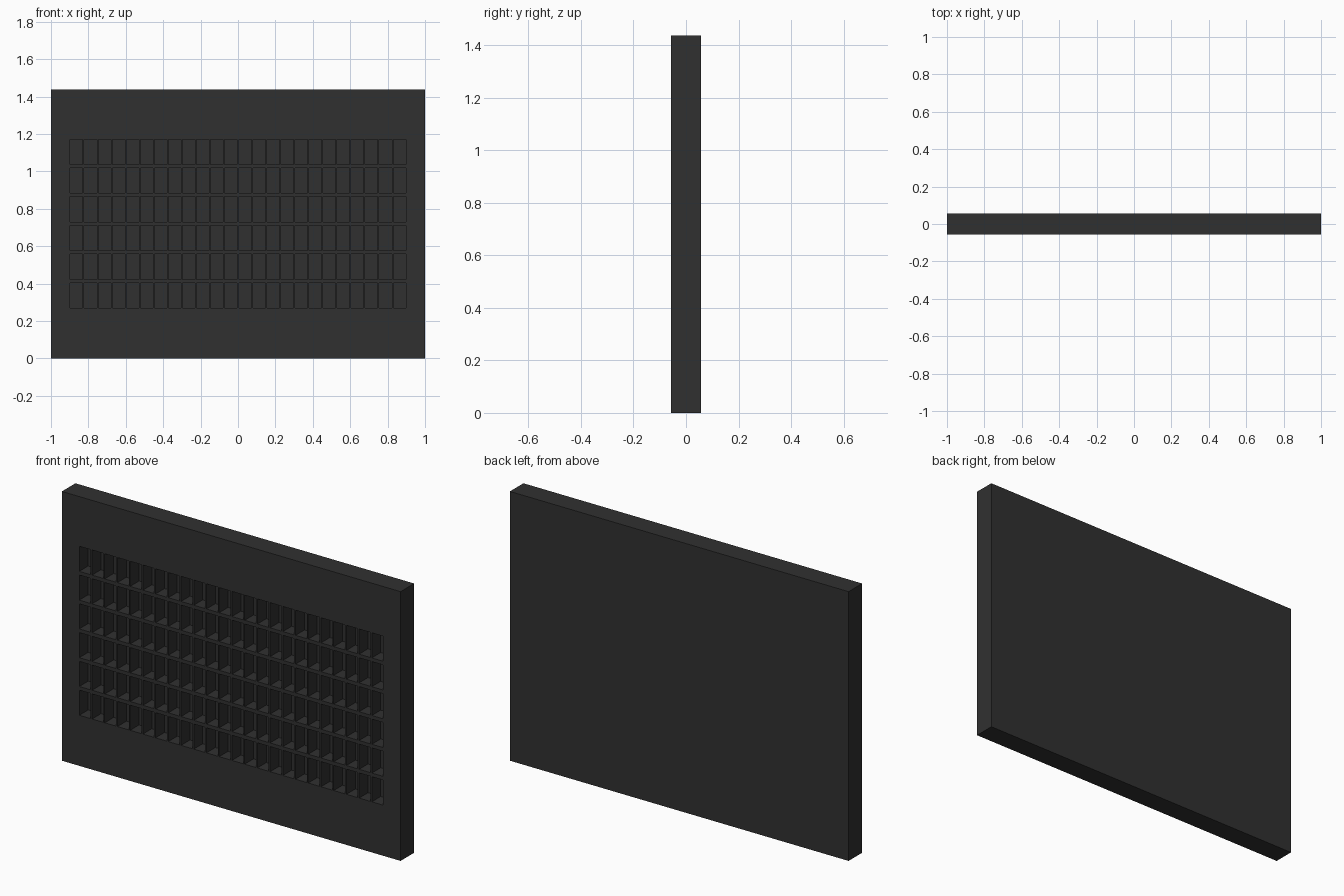
import bpy, bmesh

if "Cube" in bpy.data.objects:
    bpy.data.objects.remove(bpy.data.objects["Cube"])

W, H, T = 1.0, 1.437, 0.057        # half width, height, half thickness
COLS, ROWS = 24, 6
PX, PZ = 0.0751, 0.1536            # slot pitch
SW, SH, DEPTH = 0.067, 0.134, 0.075
Z0 = 0.27
X0 = -((COLS - 1) * PX + SW) / 2


def cuts(start, pitch, size, count, lo, hi):
    """Grid lines on both sides of every slot, plus the panel borders."""
    out = [lo]
    for i in range(count):
        out += [start + i * pitch, start + i * pitch + size]
    return out + [hi]


bm = bmesh.new()
xs = cuts(X0, PX, SW, COLS, -W, W)
zs = cuts(Z0, PZ, SH, ROWS, 0, H)

# Front face as a grid
grid = [[bm.verts.new((x, -T, z)) for x in xs] for z in zs]
slots = []
for j in range(len(zs) - 1):
    for i in range(len(xs) - 1):
        f = bm.faces.new((grid[j][i], grid[j][i + 1], grid[j + 1][i + 1], grid[j + 1][i]))
        if i % 2 and j % 2:
            slots.append(f)

# Outer sides and back
border = [e for e in bm.edges if e.is_boundary]
res = bmesh.ops.extrude_edge_only(bm, edges=border)
for g in res["geom"]:
    if isinstance(g, bmesh.types.BMVert):
        g.co.y = T
back = [e for e in bm.edges if e.is_boundary]
bmesh.ops.holes_fill(bm, edges=back, sides=0)

# Recessed vent slots
res = bmesh.ops.extrude_discrete_faces(bm, faces=slots)
for f in res["faces"]:
    for v in f.verts:
        v.co.y += DEPTH

bmesh.ops.recalc_face_normals(bm, faces=bm.faces)
mesh = bpy.data.meshes.new("vent_panel")
bm.to_mesh(mesh)
bm.free()
panel = bpy.data.objects.new("vent_panel", mesh)
bpy.context.collection.objects.link(panel)

mat = bpy.data.materials.new("dark_grey")
mat.diffuse_color = (0.03, 0.03, 0.03, 1)
mat.use_nodes = True
mat.node_tree.nodes["Principled BSDF"].inputs["Base Color"].default_value = mat.diffuse_color
mesh.materials.append(mat)
